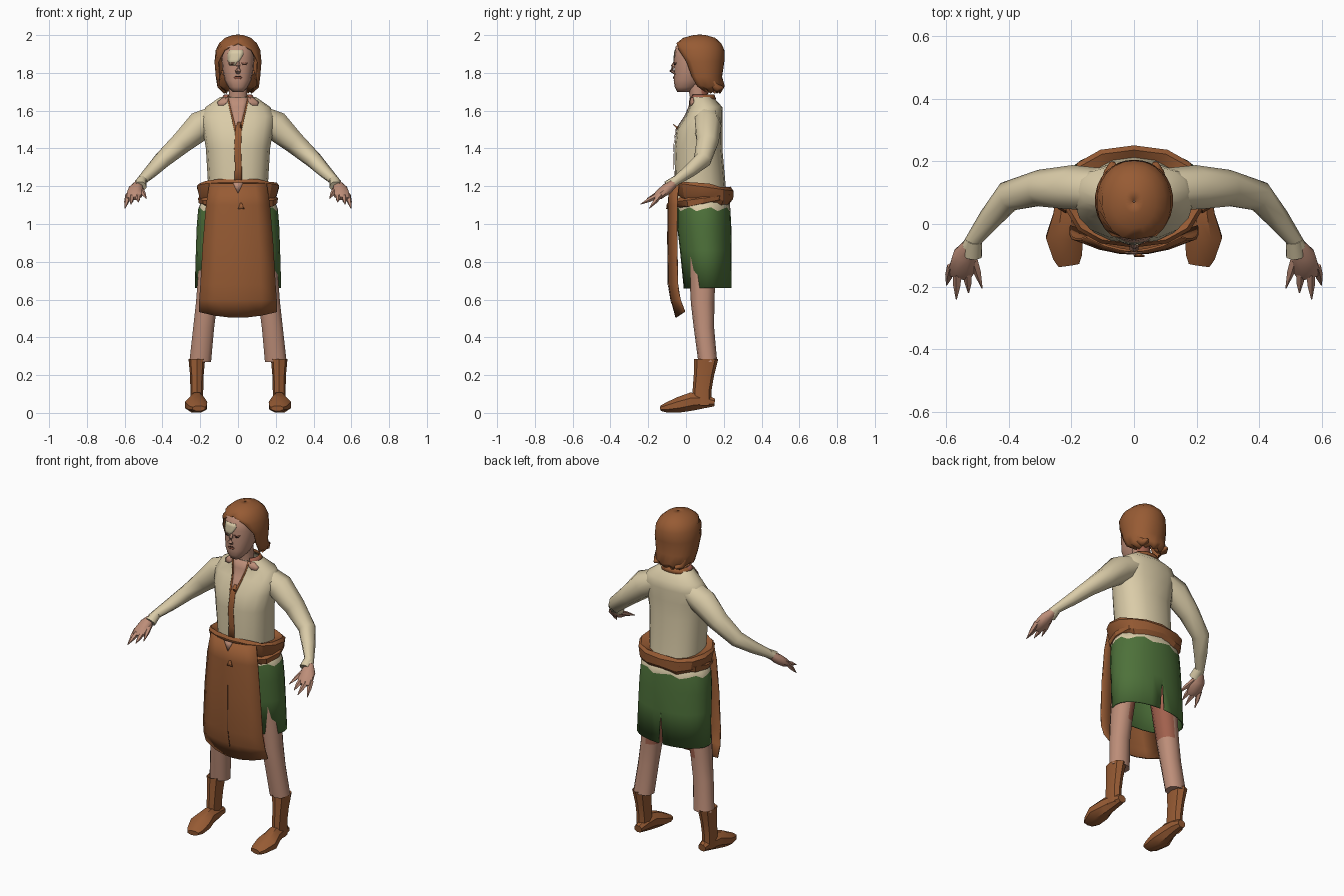
import bpy, bmesh, math
from mathutils import Vector

if "Cube" in bpy.data.objects:
    bpy.data.objects.remove(bpy.data.objects["Cube"])


def material(name, r, g, b):
    m = bpy.data.materials.new(name)
    m.use_nodes = True
    m.diffuse_color = (r, g, b, 1)
    m.node_tree.nodes["Principled BSDF"].inputs["Base Color"].default_value = (r, g, b, 1)
    return m


BROWN = material("leather brown", .31, .105, .034)
CREAM = material("linen cream", .70, .60, .39)
GREEN = material("skirt green", .075, .165, .042)
SKIN = material("skin", .51, .27, .19)
RED = material("flushed skin", .36, .12, .075)
DARK = material("dark line", .06, .025, .015)


def finish(name, bm, mats, mirror=False, thick=0, rule=None, angle=50):
    """Turn a bmesh into a shaded object, optionally mirrored and thickened."""
    bmesh.ops.remove_doubles(bm, verts=bm.verts, dist=.0004)
    bmesh.ops.recalc_face_normals(bm, faces=bm.faces)
    for f in bm.faces:
        f.smooth = True
        if rule:
            f.material_index = rule(f)
    me = bpy.data.meshes.new(name)
    bm.to_mesh(me)
    bm.free()
    for m in mats:
        me.materials.append(m)
    me.set_sharp_from_angle(angle=math.radians(angle))
    ob = bpy.data.objects.new(name, me)
    bpy.context.collection.objects.link(ob)
    if thick:
        s = ob.modifiers.new("thickness", 'SOLIDIFY')
        s.thickness, s.offset = thick, 0
    if mirror:
        ob.modifiers.new("mirror", 'MIRROR')


def grid(rows, caps=False):
    """Skin rows of points with quads; caps close the first and last row."""
    bm = bmesh.new()
    vs = [[bm.verts.new(p) for p in r] for r in rows]
    for a, b in zip(vs, vs[1:]):
        for i in range(len(a) - 1):
            bm.faces.new((a[i], a[i + 1], b[i + 1], b[i]))
    if caps:
        bm.faces.new(vs[0][:-1])
        bm.faces.new(vs[-1][:-1])
    return bm


def shell(rings, n=16, e=2.3, face=-90, gaps=None, cx=0, tilt=0, wobble=None, caps=False):
    """Stacked level rings (z, cy, rx, ry), with an optional slit facing one way."""
    rows = []
    for k, (z, cy, rx, ry) in enumerate(rings):
        g = gaps[k] if gaps else 0
        row = []
        for i in range(n + 1):
            t = math.radians(face + g + (360 - 2 * g) * i / n)
            c, s = math.cos(t), math.sin(t)
            x = rx * math.copysign(abs(c) ** (2 / e), c)
            y = cy + ry * math.copysign(abs(s) ** (2 / e), s)
            dz = wobble.get(k, 0) * math.sin((i % n) * 2.1) if wobble else 0
            row.append((cx + x, y, z + dz + tilt * y))
        rows.append(row)
    return grid(rows, caps)


def tube(secs, n=8):
    """Closed limb through sections (x, y, z, half width, half height)."""
    pts = [Vector(s[:3]) for s in secs]
    rows = []
    for k, s in enumerate(secs):
        d = (pts[min(k + 1, len(pts) - 1)] - pts[max(k - 1, 0)]).normalized()
        side = d.cross(Vector((0, 0, 1))).normalized()
        up = side.cross(d)
        ang = [2 * math.pi * (i % n + .5) / n for i in range(n + 1)]
        rows.append([pts[k] + side * s[3] * math.cos(t) + up * s[4] * math.sin(t) for t in ang])
    return grid(rows, True)


def front_y(rings, x, z, e=2.3):
    """Depth of the front of a ring stack at (x, z)."""
    rs = sorted(rings)
    for a, b in zip(rs, rs[1:]):
        if a[0] <= z <= b[0]:
            f = (z - a[0]) / (b[0] - a[0])
            cy, rx, ry = (p + (q - p) * f for p, q in zip(a[1:], b[1:]))
            return cy - ry * max(0, 1 - abs(x / rx) ** e) ** (1 / e)
    return 0


def patch(name, rings, rows, mat, lift=.004, mirror=False):
    """Painted detail: rows (z, x0, x1) laid on the front of a ring stack."""
    pts = []
    for z, x0, x1 in rows:
        xs = [x0 + (x1 - x0) * i / 4 for i in range(5)]
        pts.append([(x, front_y(rings, x, z) - lift, z) for x in xs])
    finish(name, grid(pts), [mat], mirror, thick=.002)


# Head, neck and face
head = [(1.70, -.012, .03, .035), (1.725, 0, .052, .06), (1.76, .015, .07, .08),
        (1.82, .035, .083, .097), (1.88, .045, .088, .108), (1.94, .05, .08, .105), (1.98, .06, .04, .06)]
finish("head", shell(head, caps=True), [SKIN], angle=70)
finish("neck", shell([(1.55, .075, .06, .055), (1.66, .07, .05, .048), (1.77, .055, .05, .05)], n=10),
       [SKIN, RED], rule=lambda f: int(f.normal.y > .2))
finish("nose", tube([(0, -.055, 1.865, .008, .006), (0, -.068, 1.835, .012, .012),
                     (0, -.077, 1.812, .017, .012), (0, -.06, 1.797, .01, .006)], 6), [SKIN])
patch("forehead_patch", head, [(1.84, -.045, -.014), (1.87, -.055, .012), (1.9, -.055, .03),
                               (1.92, -.045, .025)], CREAM, .003)
patch("eyes", head, [(1.841, .026, .042), (1.847, .024, .046)], DARK, .003, True)
patch("eyelids", head, [(1.85, .02, .048), (1.855, .017, .052)], RED, .003, True)
patch("mouth", head, [(1.768, -.016, .016), (1.777, -.022, .022)], RED, .003)
patch("mouth_line", head, [(1.779, -.016, .016), (1.783, -.012, .012)], DARK, .003)

# Bobbed hair, open at the face and flicked out at the ends
hair = [(1.7, .12, .07, .06), (1.73, .102, .108, .1), (1.78, .085, .115, .103), (1.86, .075, .122, .125),
        (1.92, .07, .116, .13), (1.955, .068, .099, .116), (1.983, .07, .068, .083),
        (1.996, .072, .03, .036), (2.0, .072, .003, .003)]
finish("hair", shell(hair, n=18, e=2.1, gaps=[74, 66, 60, 56, 36, 0, 0, 0, 0], wobble={0: .01, 1: .006}),
       [BROWN], thick=.006, angle=80)
finish("hair_flicks", tube([(.06, .11, 1.8, .03, .04), (.068, .14, 1.745, .036, .034),
                            (.068, .168, 1.718, .03, .022), (.07, .198, 1.722, .008, .008)], 7),
       [BROWN], True, angle=70)

# Shirt with sleeves running on from the sloping shoulders
shirt = [(1.15, .08, .155, .135), (1.4, .065, .17, .127), (1.5, .072, .187, .122),
         (1.57, .095, .198, .099), (1.62, .105, .17, .087), (1.672, .083, .095, .06)]
finish("shirt", shell(shirt), [CREAM], angle=80)
finish("sleeves", tube([(.07, .105, 1.585, .07, .06), (.2, .114, 1.52, .074, .08), (.3, .113, 1.43, .06, .06),
                        (.4, .088, 1.34, .05, .045), (.46, .015, 1.277, .038, .035),
                        (.53, -.075, 1.212, .022, .022)], 7), [CREAM], True, angle=80)
patch("neckline", shirt, [(1.46, -.004, .004), (1.52, -.016, .016), (1.57, -.028, .028),
                          (1.62, -.042, .042), (1.67, -.052, .052)], SKIN, .003)
patch("lacing", shirt, [(1.2, -.022, .02), (1.3, -.016, .02), (1.4, -.02, .016), (1.5, -.014, .02),
                        (1.54, -.002, .012)], BROWN, .005)
patch("neck_trim", shirt, [(1.49, .008, .018), (1.53, .016, .028), (1.57, .027, .036), (1.62, .04, .048),
                           (1.67, .05, .058)], BROWN, .005, True)
patch("collar_flaps", shirt, [(1.628, .075, .105), (1.645, .055, .11), (1.67, .052, .08)], SKIN, .005, True)
finish("collar", shell([(1.66, .083, .09, .074), (1.685, .085, .07, .062)], gaps=[42, 42]), [RED, BROWN],
       thick=.006, rule=lambda f: int(f.calc_center_median().y > .1))
finish("lapel_tip", tube([(.015, -.035, 1.5, .01, .008), (.015, -.07, 1.53, .002, .002)], 4), [BROWN])

# Hands: palm and pointed fingers
finish("palms", tube([(.525, -.065, 1.215, .021, .022), (.54, -.1, 1.187, .04, .03),
                      (.55, -.145, 1.152, .044, .025), (.555, -.17, 1.135, .034, .012)]), [SKIN], True)
finish("cuffs", tube([(.51, -.05, 1.232, .027, .027), (.516, -.098, 1.2, .033, .03)]), [CREAM], True)
fingers = {"little_fingers": ((.582, -.135, 1.155), (.598, -.195, 1.082)),
           "middle_fingers": ((.562, -.15, 1.15), (.567, -.24, 1.105)),
           "index_fingers": ((.53, -.15, 1.155), (.528, -.22, 1.115)),
           "thumbs": ((.515, -.1, 1.185), (.485, -.205, 1.135))}
for name, (a, b) in fingers.items():
    mid = [p + (q - p) * .5 for p, q in zip(a, b)]
    finish(name, tube([(*a, .015, .015), (*mid, .013, .012), (*b, .002, .002)], 5), [SKIN], True)

# Skirt, slit at the back, with the shirt tail showing above it
finish("skirt", shell([(1.15, .09, .18, .135), (1.078, .094, .208, .138), (.98, .097, .216, .14),
                       (.86, .105, .22, .134), (.66, .115, .226, .124)], n=24, e=2.1, face=90,
                      gaps=[0, 0, 0, 0, 3], wobble={1: .012}),
       [CREAM, GREEN], thick=.006, rule=lambda f: int(f.calc_center_median().z < 1.07))

# Twisted waist sash
finish("sash", shell([(1.135, .092, .19, .142), (1.16, .092, .21, .158), (1.21, .088, .222, .163),
                      (1.226, .086, .21, .15), (1.205, .085, .15, .125)], n=14, tilt=-.14,
                     wobble={0: .012, 1: .01, 3: .006}), [BROWN], angle=30)
finish("lower_sash", shell([(1.088, .09, .185, .135), (1.098, .092, .208, .15), (1.125, .092, .212, .158),
                            (1.15, .088, .18, .13)], n=12, tilt=.13, wobble={1: .008}), [BROWN], angle=30)

# Apron, bowed around the front
apron = []
for z, w, y, drop in [(1.215, .15, -.085, 0), (1.1, .168, -.093, 0), (.9, .185, -.094, 0),
                      (.68, .198, -.09, 0), (.6, .204, -.077, 0), (.505, .205, -.052, .03)]:
    apron.append([(w * u, y + .045 * u * u, z + drop * u * u) for u in (-1, -.6, -.25, 0, .25, .6, 1)])
finish("apron", grid(apron), [BROWN], thick=.008)
finish("apron_crease", grid([[(-.001, y, z), (.001, y, z)] for z, y in ((.96, -.099), (.68, -.096), (.58, -.078))]),
       [DARK], thick=.002)
finish("waist_tab", grid([[(-.028, -.092, 1.22), (.028, -.092, 1.22)], [(-.002, -.096, 1.165), (.002, -.096, 1.165)]]),
       [SKIN], thick=.004)
finish("apron_tie", grid([[(.012, -.098, 1.11), (.02, -.098, 1.11)], [(0, -.102, 1.08), (.034, -.102, 1.08)]]),
       [BROWN], thick=.006)

# Bare legs, flushed on the inner thigh, splaying outwards to the boots
legs = shell([(.27, .115, .06, .05), (.45, .095, .058, .054), (.58, .088, .059, .062),
              (.95, .085, .075, .08)], n=10, caps=True)
for v in legs.verts:
    v.co.x += .2 - max(0, v.co.z - .3) * .12
finish("legs", legs, [SKIN, RED], True,
       rule=lambda f: int(f.calc_center_median().z > .6 and f.normal.x < -.1))

# Boots
finish("boot_shafts", shell([(.04, .085, .034, .05), (.12, .085, .034, .05), (.2, .095, .036, .054),
                             (.285, .107, .044, .064), (.27, .107, .03, .05)], n=8, cx=.218), [BROWN], True, angle=40)
finish("boot_feet", tube([(.213, .152, .055, .026, .022), (.213, .1, .062, .036, .04), (.217, .03, .06, .044, .052),
                          (.222, -.04, .042, .064, .044), (.212, -.105, .027, .05, .027),
                          (.208, -.132, .024, .036, .015)]), [BROWN], True, angle=40)
